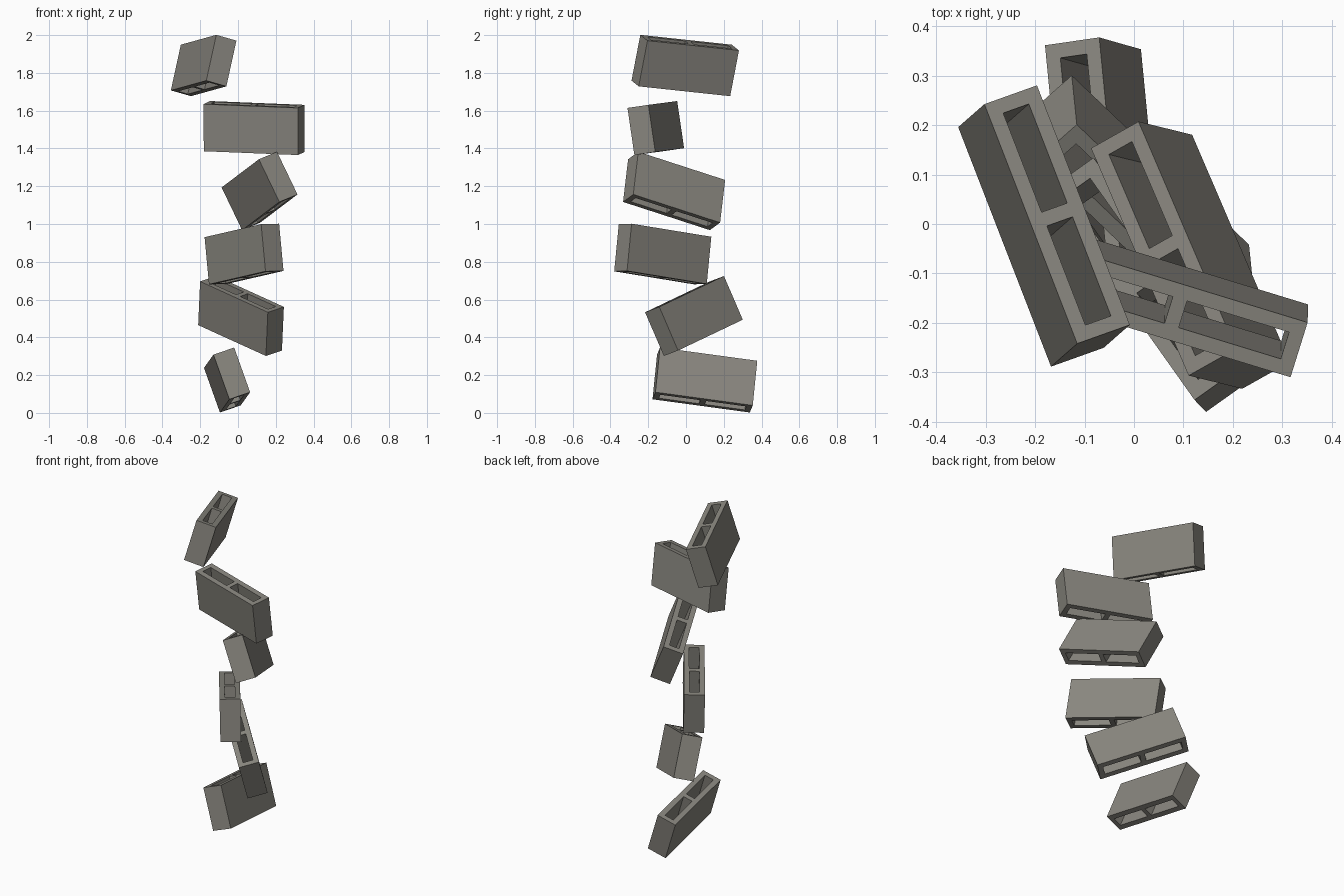
import bpy
import bmesh
from mathutils import Matrix, Vector

cube = bpy.data.objects.get("Cube")
if cube:
    bpy.data.objects.remove(cube, do_unlink=True)

# Block proportions
LENGTH, DEPTH, HEIGHT, WALL = 0.522, 0.117, 0.252, 0.03

# Concrete colour
concrete = bpy.data.materials.new("warm_grey_concrete")
colour = (0.25, 0.24, 0.212, 1)
concrete.diffuse_color = colour
concrete.use_nodes = True
shader = concrete.node_tree.nodes["Principled BSDF"]
shader.inputs["Base Color"].default_value = colour
shader.inputs["Roughness"].default_value = 0.9


def hollow_block_mesh():
    """Plan grid with two open cells, extruded to the block height."""
    hx, hy, hw = LENGTH / 2, DEPTH / 2, WALL / 2
    xs = [-hx, -hx + WALL, -hw, hw, hx - WALL, hx]
    ys = [-hy, -hy + WALL, hy - WALL, hy]
    bm = bmesh.new()
    grid = [[bm.verts.new((x, y, -HEIGHT / 2)) for y in ys] for x in xs]
    for i in range(len(xs) - 1):
        for j in range(len(ys) - 1):
            if j == 1 and i in (1, 3):
                continue  # open cell
            bm.faces.new((grid[i][j], grid[i + 1][j],
                          grid[i + 1][j + 1], grid[i][j + 1]))
    result = bmesh.ops.extrude_face_region(bm, geom=bm.faces[:])
    top = [g for g in result["geom"] if isinstance(g, bmesh.types.BMVert)]
    bmesh.ops.translate(bm, verts=top, vec=(0, 0, HEIGHT))
    bmesh.ops.recalc_face_normals(bm, faces=bm.faces)
    mesh = bpy.data.meshes.new("hollow_block")
    bm.to_mesh(mesh)
    bm.free()
    mesh.materials.append(concrete)
    return mesh


# Tumbling blocks from bottom to top: centre, length axis, upright axis
blocks = [
    ((-0.058, 0.10, 0.174), (0.05, -0.515, 0.07), (-0.085, 0.024, 0.238)),
    ((0.016, 0.042, 0.513), (0.358, -0.342, -0.163), (0.01, -0.10, 0.233)),
    ((0.032, -0.123, 0.841), (0.30, -0.423, 0.069), (-0.021, 0.021, 0.25)),
    ((0.114, -0.063, 1.175), (0.197, -0.459, 0.149), (-0.111, 0.033, 0.223)),
    ((0.085, -0.16, 1.508), (0.497, -0.152, -0.02), (0.0, -0.037, 0.25)),
    ((-0.182, -0.004, 1.839), (0.188, -0.485, 0.052), (0.054, 0.042, 0.24)),
]

block_mesh = hollow_block_mesh()
for number, (centre, along, up) in enumerate(blocks, 1):
    x = Vector(along).normalized()
    y = Vector(up).cross(x).normalized()
    z = x.cross(y)
    block = bpy.data.objects.new(f"concrete_block_{number}", block_mesh)
    block.matrix_world = (Matrix.Translation(centre)
                          @ Matrix((x, y, z)).transposed().to_4x4())
    bpy.context.collection.objects.link(block)
